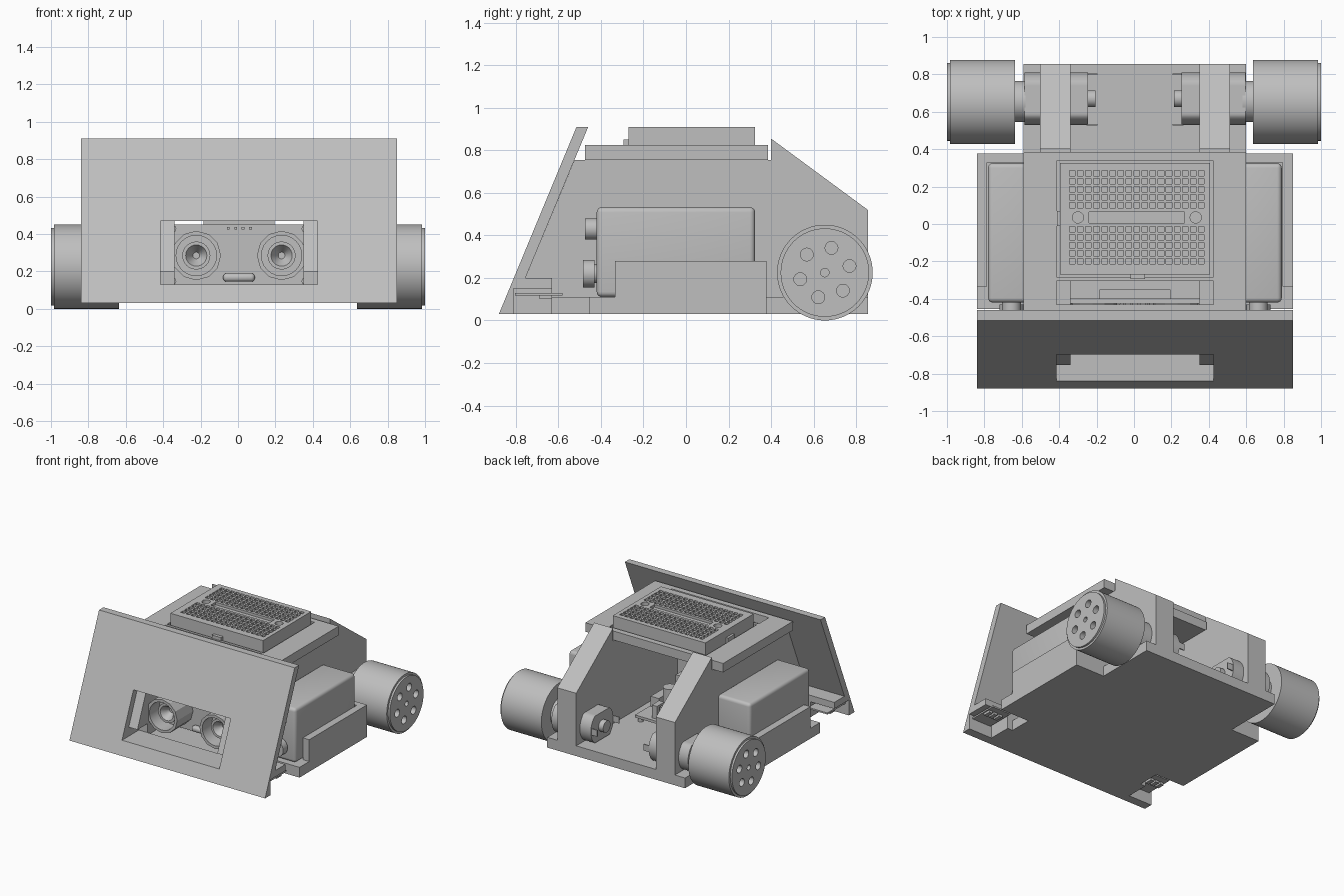
import bpy
import bmesh
from math import sin, cos, pi, radians
from mathutils import Matrix, Vector

cube = bpy.data.objects.get("Cube")
if cube:
    bpy.data.objects.remove(cube, do_unlink=True)

grey = bpy.data.materials.new("plain grey")
grey.use_nodes = True
grey.diffuse_color = (0.52, 0.52, 0.52, 1)
grey.node_tree.nodes["Principled BSDF"].inputs["Base Color"].default_value = (0.52, 0.52, 0.52, 1)

C = 0.005  # centre line of the chassis
SIDES = (("right", -1), ("left", 1))
parts = []


def finish(name, bm):
    bmesh.ops.recalc_face_normals(bm, faces=bm.faces)
    mesh = bpy.data.meshes.new(name)
    bm.to_mesh(mesh)
    bm.free()
    mesh.materials.append(grey)
    ob = bpy.data.objects.new(name, mesh)
    bpy.context.collection.objects.link(ob)
    parts.append(ob)
    return ob


def add_box(bm, x, y, z):
    size = Vector((x[1] - x[0], y[1] - y[0], z[1] - z[0]))
    mid = Vector((x[0] + x[1], y[0] + y[1], z[0] + z[1])) / 2
    mat = Matrix.Translation(mid) @ Matrix.Diagonal((*size, 1))
    bmesh.ops.create_cube(bm, size=1, matrix=mat)


def box(name, x, y, z, bevel=0):
    bm = bmesh.new()
    add_box(bm, x, y, z)
    if bevel:
        bmesh.ops.bevel(bm, geom=bm.edges[:], offset=bevel, segments=4, profile=0.5, affect='EDGES')
    return finish(name, bm)


def span(side, a, b):
    """x range mirrored about the chassis centre line."""
    return sorted((C + side * a, C + side * b))


def add_rod(bm, axis, start, end, at, r, r2=None, segs=48):
    """Rod along an axis; at gives the other two coordinates in order."""
    mid = list(at)
    mid.insert("xyz".index(axis), (start + end) / 2)
    turn = {"x": Matrix.Rotation(pi / 2, 4, 'Y'), "y": Matrix.Rotation(-pi / 2, 4, 'X'),
            "z": Matrix.Identity(4)}[axis]
    bmesh.ops.create_cone(bm, cap_ends=True, segments=segs, radius1=r, radius2=r if r2 is None else r2,
                          depth=abs(end - start), matrix=Matrix.Translation(mid) @ turn)


def rod(name, *args, **kw):
    bm = bmesh.new()
    add_rod(bm, *args, **kw)
    return finish(name, bm)


def prism(name, x, profile):
    """Side profile in y, z pushed along x."""
    bm = bmesh.new()
    face = bm.faces.new([bm.verts.new((x[0], y, z)) for y, z in profile])
    new = bmesh.ops.extrude_face_region(bm, geom=[face])["geom"]
    bmesh.ops.translate(bm, vec=(x[1] - x[0], 0, 0), verts=[v for v in new if isinstance(v, bmesh.types.BMVert)])
    return finish(name, bm)


def cut(ob, cutter):
    mod = ob.modifiers.new("cut", 'BOOLEAN')
    mod.operation, mod.solver, mod.object = 'DIFFERENCE', 'EXACT', cutter
    graph = bpy.context.evaluated_depsgraph_get()
    mesh = bpy.data.meshes.new_from_object(ob.evaluated_get(graph))
    ob.modifiers.clear()
    ob.data = mesh
    parts.remove(cutter)
    bpy.data.objects.remove(cutter, do_unlink=True)


# Sloped front panel with its foot and sensor window
panel = prism("front_panel", span(1, -0.845, 0.845),
              [(-0.88, 0.03), (-0.515, 0.91), (-0.46, 0.91), (-0.755, 0.2), (-0.63, 0.2), (-0.63, 0.03)])
cut(panel, box("window_cutter", span(1, -0.42, 0.42), (-1, -0.5), (0.13, 0.47)))

# Floor and roof plate
box("floor", span(1, -0.595, 0.595), (-0.63, 0.855), (0.03, 0.11))
roof = box("roof_plate", span(1, -0.595, 0.595), (-0.475, 0.385), (0.755, 0.825))
cut(roof, box("sensor_slot_cutter", span(1, -0.42, 0.42), (-0.43, -0.305), (0.7, 0.9)))
cut(roof, box("pocket_cutter", span(1, -0.418, 0.418), (-0.285, 0.34), (0.8, 0.9)))

# Breadboard with its grid of holes, centre groove and screw holes
board = box("breadboard", span(1, -0.4, 0.4), (-0.27, 0.325), (0.795, 0.91))
bm = bmesh.new()
for col in range(17):
    hx = 0.015 + (col - 8) * 0.0431
    for first in (0.1, -0.2):
        for row in range(5):
            hy = first + row * 0.0428
            add_box(bm, (hx - 0.015, hx + 0.015), (hy - 0.015, hy + 0.015), (0.87, 0.95))
add_box(bm, (-0.24, 0.27), (0.005, 0.065), (0.89, 0.95))
for hx in (-0.3, 0.33):
    add_rod(bm, "z", 0.85, 0.95, (hx, 0.035), 0.03, segs=24)
cut(board, finish("hole_cutter", bm))
box("breadboard_side_tab", (-0.413, -0.39), (-0.01, 0.07), (0.8, 0.855))
box("breadboard_front_tab", (-0.02, 0.06), (-0.295, -0.27), (0.8, 0.85))

for label, s in SIDES:
    # Side wall running back into a sloped motor post
    prism(label + "_side_wall", span(s, 0.345, 0.508),
          [(-0.63, 0.03), (-0.63, 0.2), (-0.755, 0.2), (-0.524, 0.755), (0.4, 0.755),
           (0.4, 0.855), (0.855, 0.52), (0.855, 0.03)])

    # Battery tray and battery box with two connectors
    box(label + "_tray_base", span(s, 0.595, 0.845), (-0.455, 0.378), (0.03, 0.11))
    box(label + "_tray_outer_wall", span(s, 0.79, 0.845), (-0.335, 0.378), (0.11, 0.28))
    box(label + "_tray_back_wall", span(s, 0.5, 0.79), (0.33, 0.378), (0.11, 0.28))
    box(label + "_battery_box", span(s, 0.5, 0.785), (-0.42, 0.325), (0.11, 0.533), bevel=0.025)
    px = C + s * 0.66
    rod(label + "_upper_connector", "y", -0.475, -0.41, (px, 0.43), 0.05)
    rod(label + "_lower_connector_neck", "y", -0.44, -0.41, (px, 0.22), 0.045)
    rod(label + "_lower_connector", "y", -0.485, -0.43, (px, 0.22), 0.065)

    # Line sensor board in a notch of the panel foot
    cut(panel, box("notch_cutter", span(s, 0.64, 0.9), (-0.81, -0.6), (0, 0.15)))
    box(label + "_line_sensor_board", span(s, 0.655, 0.82), (-0.805, -0.58), (0.118, 0.13))
    for i in range(3):
        sx = 0.69 + i * 0.045
        box(label + "_line_sensor_chip", span(s, sx, sx + 0.03), (-0.69, -0.63), (0.1, 0.12))

    # Motor with flattened top and bottom, shaft end and hub
    flat = [(0.67 + 0.14 * cos(a), 0.225 + max(-0.105, min(0.105, 0.14 * sin(a))))
            for a in (2 * pi * i / 48 + 0.01 for i in range(48))]
    prism(label + "_motor", span(s, 0.25, 0.59), flat)
    rod(label + "_motor_cap", "x", C + s * 0.21, C + s * 0.26, (0.67, 0.225), 0.045)
    rod(label + "_wheel_hub", "x", s * 0.58, s * 0.66, (0.655, 0.225), 0.11)
    for wy in (0.53, 0.8):
        box(label + "_motor_terminal", span(s, 0.2, 0.26), (wy - 0.004, wy + 0.004), (0.2, 0.25))

    # Wheel with six round holes around the axle
    wheel = rod(label + "_wheel", "x", s * 0.635, s * 0.985, (0.653, 0.225), 0.225, segs=64)
    disc = rod(label + "_wheel_disc", "x", s * 0.97, s, (0.653, 0.225), 0.208, segs=64)
    for target in (wheel, disc):
        bm = bmesh.new()
        for i in range(6):
            a = radians(75 + i * 60)
            add_rod(bm, "x", s * 0.9, s * 1.1, (0.653 + 0.12 * cos(a), 0.225 + 0.12 * sin(a)), 0.03, segs=24)
        add_rod(bm, "x", s * 0.9, s * 1.1, (0.653, 0.225), 0.02, segs=24)
        cut(target, finish("wheel_hole_cutter", bm))

    # Sensor eye: an open tube with a cone-shaped cup inside
    ex = C + s * 0.228
    eye = rod(label + "_eye", "y", -0.62, -0.42, (ex, 0.285), 0.132, segs=12)
    cut(eye, rod("eye_cutter", "y", -0.7, -0.5, (ex, 0.285), 0.108, segs=24))
    cup = rod(label + "_eye_cup", "y", -0.56, -0.46, (ex, 0.285), 0.075, segs=24)
    cut(cup, rod("cup_cutter", "y", -0.565, -0.48, (ex, 0.285), 0.06, 0.005, segs=24))
    for z in (0.148, 0.428):
        rod(label + "_sensor_screw", "y", -0.435, -0.41, (C + s * 0.355, z), 0.02, segs=16)

# Distance sensor board, crystal and header pins
box("sensor_board", span(1, -0.385, 0.385), (-0.425, -0.395), (0.13, 0.45))
box("sensor_crystal", span(1, -0.085, 0.085), (-0.47, -0.42), (0.145, 0.19), bevel=0.02)
box("sensor_header", span(1, -0.19, 0.19), (-0.4, -0.35), (0.4, 0.47))
for i in range(4):
    nx = -0.06 + i * 0.04
    box("sensor_pin", (nx, nx + 0.015), (-0.44, -0.36), (0.425, 0.437))

# Driver board inside the body
box("driver_board", span(1, -0.24, 0.24), (-0.22, 0.28), (0.14, 0.16))
box("driver_heat_sink", span(1, -0.12, 0.12), (-0.15, -0.05), (0.16, 0.38))
for label, s in SIDES:
    rod(label + "_capacitor", "z", 0.16, 0.33, (C + s * 0.1, 0.05), 0.05, segs=24)
    box(label + "_terminal_block", span(s, 0.16, 0.23), (-0.05, 0.1), (0.16, 0.24))
    for y in (-0.19, 0.25):
        rod(label + "_standoff", "z", 0.11, 0.15, (C + s * 0.21, y), 0.02, segs=16)
for i in range(4):
    tx = -0.12 + i * 0.065
    box("terminal_post", (tx, tx + 0.045), (0.16, 0.25), (0.16, 0.26))

# Smooth the round parts and keep edges crisp
bpy.ops.object.select_all(action='DESELECT')
for ob in parts:
    ob.select_set(True)
bpy.context.view_layer.objects.active = parts[0]
bpy.ops.object.shade_smooth_by_angle(angle=radians(28))
